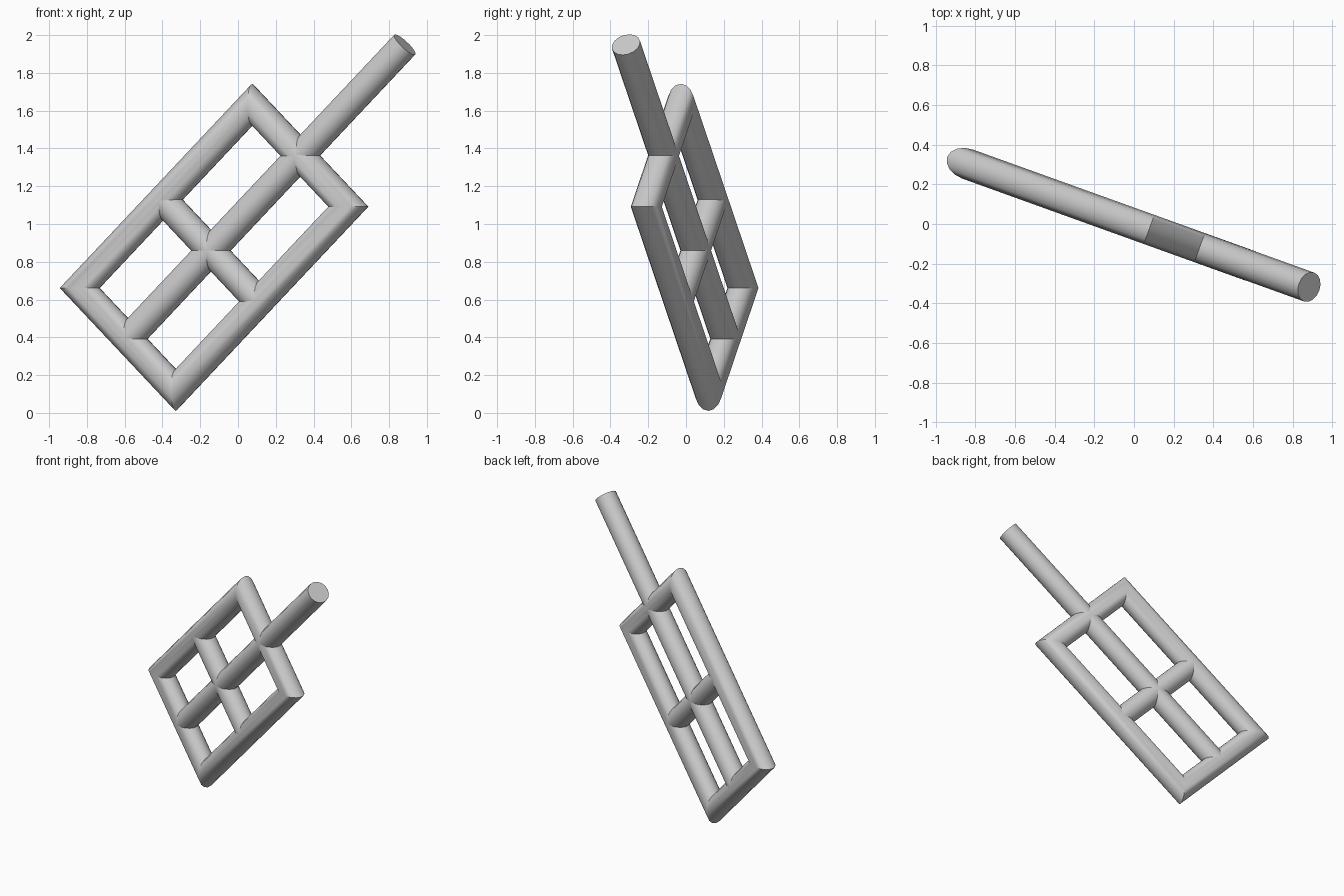
import bpy, bmesh, math
from mathutils import Vector

if "Cube" in bpy.data.objects:
    bpy.data.objects.remove(bpy.data.objects["Cube"])

A = math.radians(19.8)                                # turn of the flat frame about z
D = Vector((math.cos(A), -math.sin(A), 0))            # in-plane horizontal direction
N = Vector((-math.sin(A), -math.cos(A), 0))           # plane normal, facing front
SIDES = 16
R2 = math.sqrt(0.5)


def place(s, t):
    # s runs along the handle (45 degrees up), t runs across it
    return D * ((s - t) * R2) + Vector((0, 0, (s + t) * R2))


def tube(name, pts, r, closed=False):
    # round tube through planar points, with mitred corners when closed
    pts = [place(*p) for p in pts]
    n = len(pts)
    bm = bmesh.new()
    rings = []
    for i, p in enumerate(pts):
        if closed:
            d0 = (p - pts[i - 1]).normalized()
            d1 = (pts[(i + 1) % n] - p).normalized()
        else:
            d0 = d1 = (pts[-1] - pts[0]).normalized()
        tangent = (d0 + d1).normalized()
        side = N.cross(tangent) / tangent.dot(d0)
        rings.append([bm.verts.new(p + side * (r * math.cos(k * math.tau / SIDES))
                                   + N * (r * math.sin(k * math.tau / SIDES)))
                      for k in range(SIDES)])
    for i in range(n if closed else n - 1):
        a, b = rings[i], rings[(i + 1) % n]
        for k in range(SIDES):
            j = (k + 1) % SIDES
            bm.faces.new((a[k], a[j], b[j], b[k]))
    if not closed:
        bm.faces.new(rings[0])
        bm.faces.new(rings[-1])
    bmesh.ops.recalc_face_normals(bm, faces=bm.faces)
    me = bpy.data.meshes.new(name)
    bm.to_mesh(me)
    bm.free()
    ob = bpy.data.objects.new(name, me)
    bpy.context.collection.objects.link(ob)
    bpy.ops.object.select_all(action='DESELECT')
    ob.select_set(True)
    bpy.context.view_layer.objects.active = ob
    bpy.ops.object.shade_smooth_by_angle(angle=math.radians(40))
    return ob


S0, S1, T0, T1 = -0.162, 1.211, 0.333, 1.097
TM = (T0 + T1) / 2

# rectangular outer frame
tube("outer_frame", [(S0, T0), (S1, T0), (S1, T1), (S0, T1)], 0.078, closed=True)
# long centre bar continuing into the handle
tube("centre_bar_handle", [(S0, TM), (2.042, TM)], 0.077)
# short crossbar
tube("crossbar", [(0.50, T0), (0.50, T1)], 0.077)
